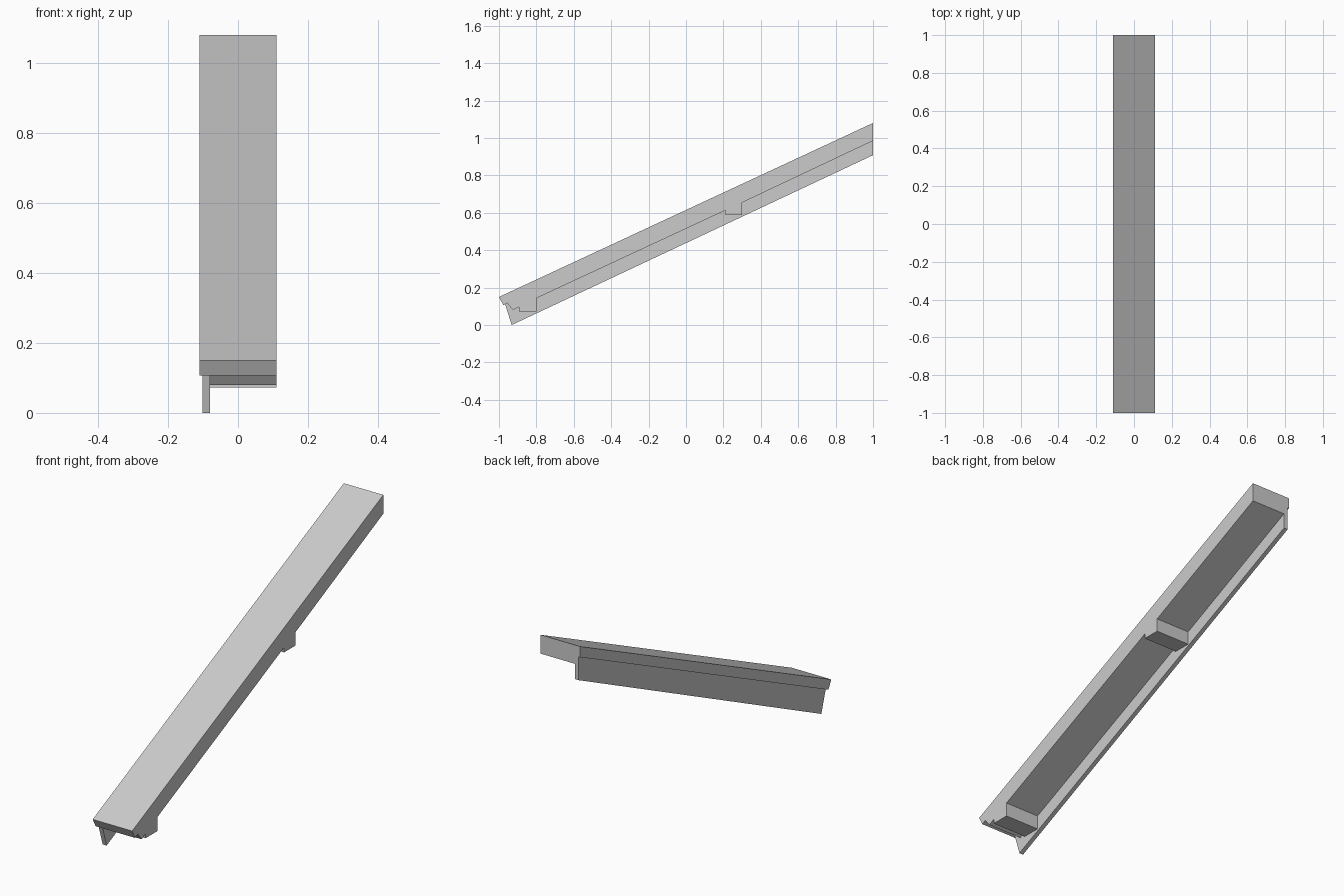
import bpy
import bmesh

cube = bpy.data.objects.get("Cube")
if cube:
    bpy.data.objects.remove(cube, do_unlink=True)

GREY = (0.6, 0.6, 0.6, 1.0)
mat = bpy.data.materials.new("light grey")
mat.use_nodes = True
mat.diffuse_color = GREY
mat.node_tree.nodes["Principled BSDF"].inputs["Base Color"].default_value = GREY


def slope(y, drop=0.0):
    """Height of the roof pitch at y, lowered by drop."""
    return 0.615 + 0.465 * y - drop


def extrude_profile(name, profile, x0, x1):
    """Solid made by sweeping a (y, z) outline from x0 to x1."""
    bm = bmesh.new()
    face = bm.faces.new([bm.verts.new((x0, y, z)) for y, z in profile])
    swept = bmesh.ops.extrude_face_region(bm, geom=[face])["geom"]
    moved = [v for v in swept if isinstance(v, bmesh.types.BMVert)]
    bmesh.ops.translate(bm, verts=moved, vec=(x1 - x0, 0, 0))
    bmesh.ops.recalc_face_normals(bm, faces=bm.faces)
    mesh = bpy.data.meshes.new(name)
    bm.to_mesh(mesh)
    bm.free()
    mesh.materials.append(mat)
    obj = bpy.data.objects.new(name, mesh)
    bpy.context.collection.objects.link(obj)
    return obj


DECK = 0.054      # vertical depth of the roof deck
SOFFIT = 0.1      # vertical depth to the rafter underside

# Sloping roof deck, its eave end cut square to the pitch
extrude_profile("roof_deck", [
    (-1, slope(-1)), (1, slope(1)), (1, slope(1, DECK)),
    (-0.977, slope(-0.977, DECK))], -0.11, 0.11)

# Rafter with a notched eave end and two level bearing blocks
extrude_profile("rafter", [
    (-0.955, slope(-0.955, DECK)), (-0.925, 0.08), (-0.893, 0.096),
    (-0.893, 0.073), (-0.8, 0.073), (-0.8, slope(-0.8, SOFFIT)),
    (0.21, slope(0.21, SOFFIT)), (0.21, 0.588), (0.3, 0.588),
    (0.3, slope(0.3, SOFFIT)), (1, slope(1, SOFFIT - 0.005)),
    (1, slope(1, DECK))], -0.08, 0.11)

# Barge board hanging along the gable edge
extrude_profile("barge_board", [
    (-0.967, slope(-0.967, DECK)), (1, slope(1, DECK)),
    (1, 0.908), (-0.932, 0)], -0.102, -0.08)
